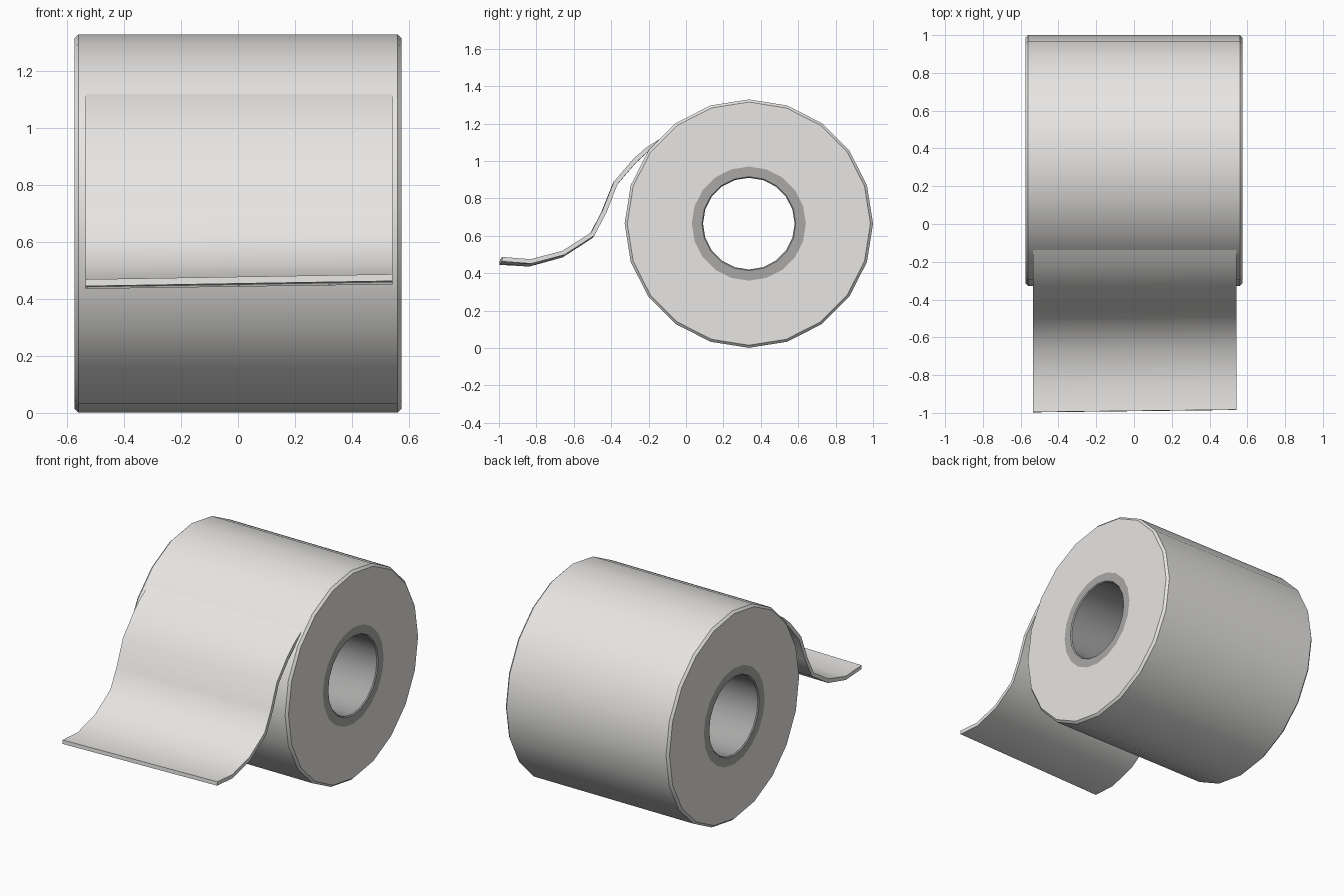
import bpy, bmesh, math

if "Cube" in bpy.data.objects:
    bpy.data.objects.remove(bpy.data.objects["Cube"])

CY, CZ, SIDES, W = 0.336, 0.665, 20, 0.574


def material(name, rgb):
    m = bpy.data.materials.new(name)
    m.diffuse_color = (*rgb, 1)
    m.use_nodes = True
    m.node_tree.nodes["Principled BSDF"].inputs["Base Color"].default_value = m.diffuse_color
    return m


paper = material("paper white", (0.80, 0.79, 0.775))
card = material("cardboard grey", (0.40, 0.395, 0.39))


def finish(bm, name, mat, angle):
    bmesh.ops.recalc_face_normals(bm, faces=bm.faces)
    me = bpy.data.meshes.new(name)
    bm.to_mesh(me)
    bm.free()
    me.materials.append(mat)
    ob = bpy.data.objects.new(name, me)
    bpy.context.collection.objects.link(ob)
    bpy.ops.object.select_all(action='DESELECT')
    ob.select_set(True)
    bpy.context.view_layer.objects.active = ob
    bpy.ops.object.shade_smooth_by_angle(angle=math.radians(angle))
    return ob


def revolve(name, profile, mat, outward):
    """Spin an open (x, radius) profile about the roll's axis."""
    bm = bmesh.new()
    rings = []
    for i in range(SIDES):
        a = 2 * math.pi * i / SIDES
        rings.append([bm.verts.new((x, CY + r * math.sin(a), CZ + r * math.cos(a)))
                      for x, r in profile])
    for i in range(SIDES):
        p, q = rings[i], rings[(i + 1) % SIDES]
        for j in range(len(profile) - 1):
            bm.faces.new((p[j], p[j + 1], q[j + 1], q[j]))
    ob = finish(bm, name, mat, 30)
    # make open shells face the right way: check one long wall face
    me = ob.data
    wall = max(me.polygons, key=lambda f: f.area if abs(f.normal.x) < 0.1 else 0)
    d = wall.normal.y * (wall.center.y - CY) + wall.normal.z * (wall.center.z - CZ)
    if (d > 0) != outward:
        me.flip_normals()
    return ob


# Wound paper: end faces, small bevels, outer wall
B = 0.014
revolve("paper_roll", [(-W, 0.305), (-W, 0.664 - B), (-W + B, 0.664),
                       (W - B, 0.664), (W, 0.664 - B), (W, 0.305)], paper, True)

# Cardboard core: flush rims and inner wall
b = 0.006
revolve("core_tube", [(-W, 0.305), (-W, 0.245 + b), (-W + b, 0.245),
                      (W - b, 0.245), (W, 0.245 + b), (W, 0.305)], card, False)

# Loose sheet: centre line (y, z) from the roll to the free edge
path = [(-0.130, 1.110), (-0.205, 1.062), (-0.272, 1.003), (-0.378, 0.880),
        (-0.438, 0.728), (-0.503, 0.603), (-0.660, 0.502), (-0.835, 0.455),
        (-0.990, 0.466)]
T = 0.012
bm = bmesh.new()
sections = []
for i, (y, z) in enumerate(path):
    y0, z0 = path[max(i - 1, 0)]
    y1, z1 = path[min(i + 1, len(path) - 1)]
    l = math.hypot(y1 - y0, z1 - z0)
    ny, nz = (z1 - z0) / l, -(y1 - y0) / l
    twist = 0.009 * i / (len(path) - 1)
    sections.append([bm.verts.new((x, y + s * T * ny + k * twist * 0.7, z + s * T * nz + k * twist))
                     for x, k, s in ((-0.535, -1, 1), (0.543, 1, 1),
                                     (0.543, 1, -1), (-0.535, -1, -1))])
for p, q in zip(sections, sections[1:]):
    for j in range(4):
        k = (j + 1) % 4
        bm.faces.new((p[j], p[k], q[k], q[j]))
bm.faces.new(sections[0])
bm.faces.new(sections[-1])
finish(bm, "loose_sheet", paper, 40)
